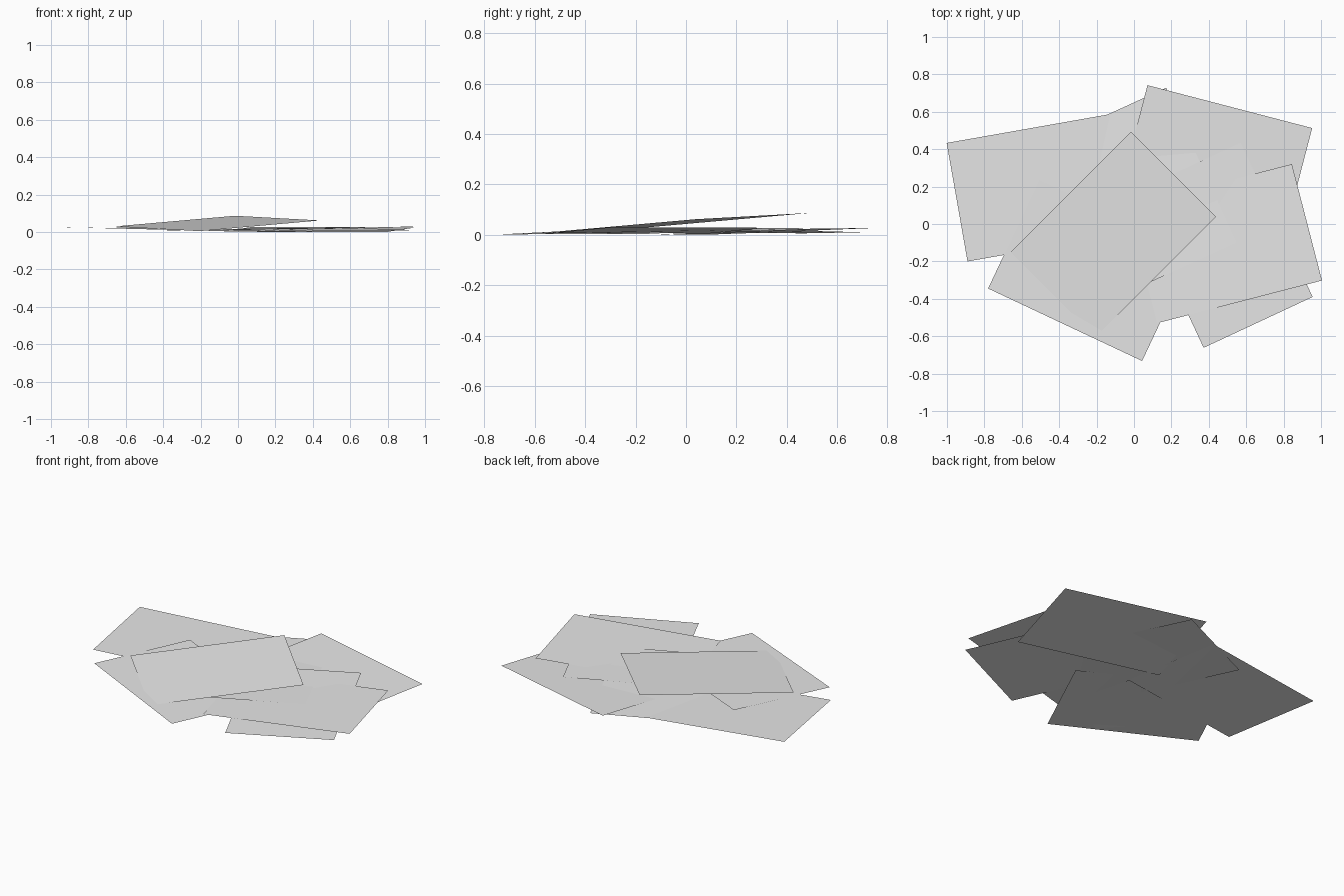
import bpy
import bmesh
from math import radians
from mathutils import Matrix, Vector

cube = bpy.data.objects.get("Cube")
if cube:
    bpy.data.objects.remove(cube, do_unlink=True)

LONG, SHORT = 0.91, 0.643

# Plain paper colour
paper = bpy.data.materials.new("paper_grey")
paper.use_nodes = True
grey = (0.8, 0.8, 0.8, 1.0)
paper.diffuse_color = grey
paper.node_tree.nodes["Principled BSDF"].inputs["Base Color"].default_value = grey


def sheet(name, corner, heading, rise_long, rise_short):
    """Flat sheet from one corner, its heading and the rise along each side."""
    turn = Matrix.Rotation(radians(heading), 3, "Z")
    start = Vector(corner)
    along = turn @ Vector((LONG, 0, rise_long))
    across = turn @ Vector((0, SHORT, rise_short))
    bm = bmesh.new()
    corners = (start, start + along, start + along + across, start + across)
    bm.faces.new([bm.verts.new(p) for p in corners])
    mesh = bpy.data.meshes.new(name)
    bm.to_mesh(mesh)
    bm.free()
    mesh.materials.append(paper)
    obj = bpy.data.objects.new(name, mesh)
    bpy.context.collection.objects.link(obj)


# Loose pile of overlapping, slightly tilted sheets
sheet("right_rear_sheet", (-0.89, -0.20, 0.025), 10, -0.02, 0.003)
sheet("right_front_sheet", (-0.78, -0.345, 0.022), -25.2, -0.02, 0.002)
sheet("left_rear_sheet", (-0.09, 0.12, 0.002), -14.6, -0.002, 0.025)
sheet("left_side_sheet", (0.124, -0.53, 0.008), 14.5, 0.022, -0.002)
sheet("left_front_sheet", (0.955, -0.39, 0.010), 115, 0.014, -0.006)
sheet("middle_sheet", (0.549, -0.10, 0.021), 114.5, -0.01, -0.005)
sheet("raised_top_sheet", (-0.205, -0.605, 0.005), 45, 0.057, 0.025)
